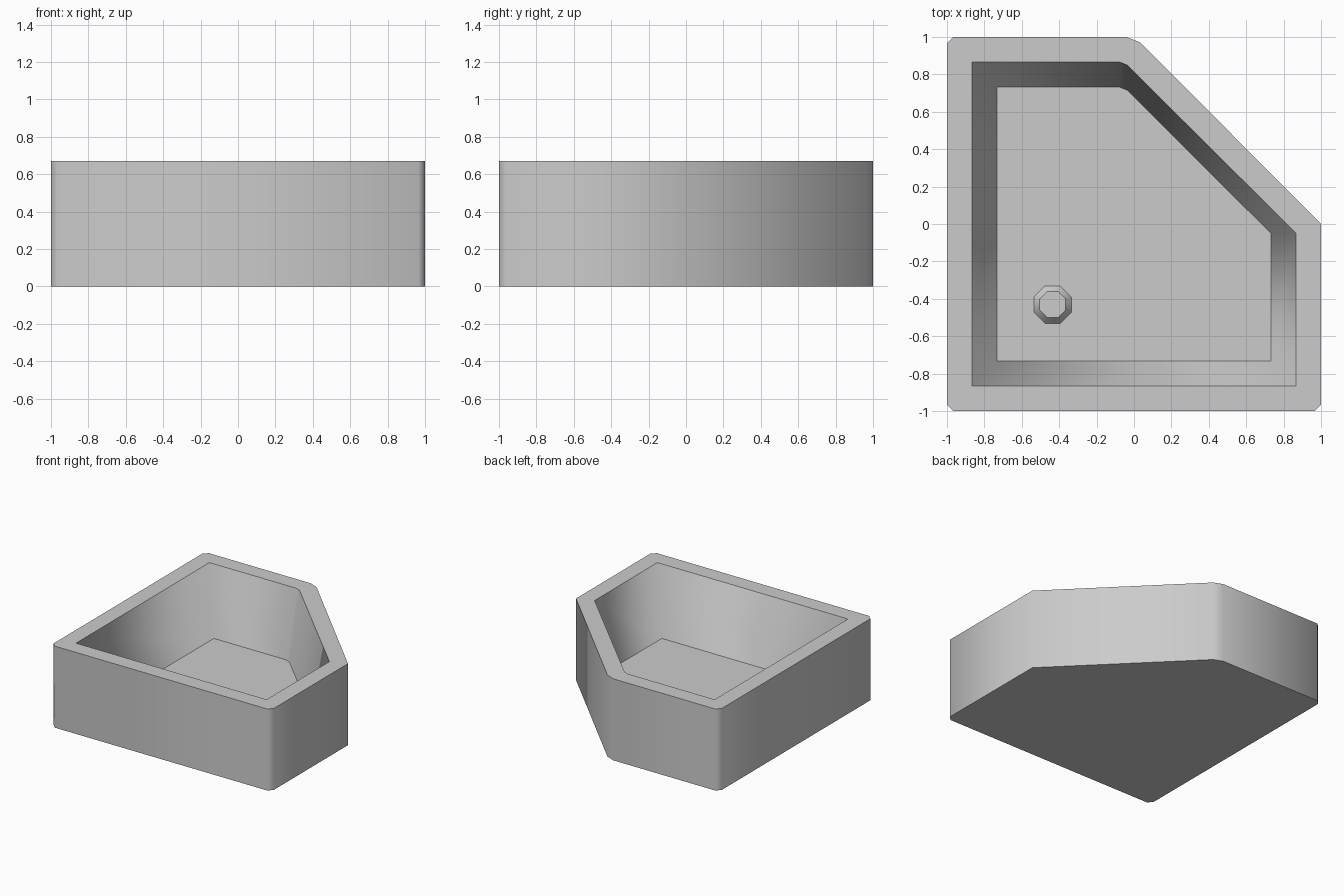
import bpy, bmesh, math

cube = bpy.data.objects.get("Cube")
if cube:
    bpy.data.objects.remove(cube, do_unlink=True)

# One plain grey for the whole model
grey = bpy.data.materials.new("light grey")
grey.use_nodes = True
colour = (0.6, 0.6, 0.6, 1)
grey.diffuse_color = colour
grey.node_tree.nodes["Principled BSDF"].inputs["Base Color"].default_value = colour

HEIGHT, FLOOR = 0.67, 0.134


def ring(bm, outline, z):
    """Closed loop of sharp edges at one height."""
    verts = [bm.verts.new((x, y, z)) for x, y in outline]
    edges = [bm.edges.new((a, b)) for a, b in zip(verts, verts[1:] + verts[:1])]
    for e in edges:
        e.smooth = False
    return verts, edges


def walls(bm, low, high):
    """Smooth band of quads between two matching rings."""
    n = len(low)
    for i in range(n):
        j = (i + 1) % n
        bm.faces.new((low[i], low[j], high[j], high[i])).smooth = True


def finish(bm, name):
    bmesh.ops.recalc_face_normals(bm, faces=bm.faces[:])
    mesh = bpy.data.meshes.new(name)
    bm.to_mesh(mesh)
    bm.free()
    mesh.materials.append(grey)
    obj = bpy.data.objects.new(name, mesh)
    bpy.context.collection.objects.link(obj)
    return obj


# Five-sided tray with bevelled outer corners and sloping inner walls
c = 0.965
outer = [(-1, -c), (-c, -1), (c, -1), (1, -c), (1, 0),
         (0.035, 0.97), (-0.04, 1), (-c, 1), (-1, c)]


def inner(s):
    return [(-s, -s), (s, -s), (s, -0.05),
            (-0.035, s - 0.017), (-0.077, s), (-s, s)]


bm = bmesh.new()
base, _ = ring(bm, outer, 0)
top, top_edges = ring(bm, outer, HEIGHT)
lip, lip_edges = ring(bm, inner(0.866), HEIGHT)
foot, _ = ring(bm, inner(0.732), FLOOR)
walls(bm, base, top)
walls(bm, foot, lip)
bm.faces.new(base)
bm.faces.new(foot)
bmesh.ops.triangle_fill(bm, edges=top_edges + lip_edges, use_beauty=True)
finish(bm, "shower_tray")

# Raised eight-sided drain cap on the floor
bm = bmesh.new()


def octagon(apothem):
    r = apothem / math.cos(math.pi / 8)
    angles = [math.pi / 8 + i * math.pi / 4 for i in range(8)]
    return [(-0.435 + r * math.cos(a), -0.431 + r * math.sin(a)) for a in angles]


rim, _ = ring(bm, octagon(0.1), FLOOR)
cap, _ = ring(bm, octagon(0.07), FLOOR + 0.04)
walls(bm, rim, cap)
bm.faces.new(cap)
bm.faces.new(rim)
finish(bm, "drain_cap")
